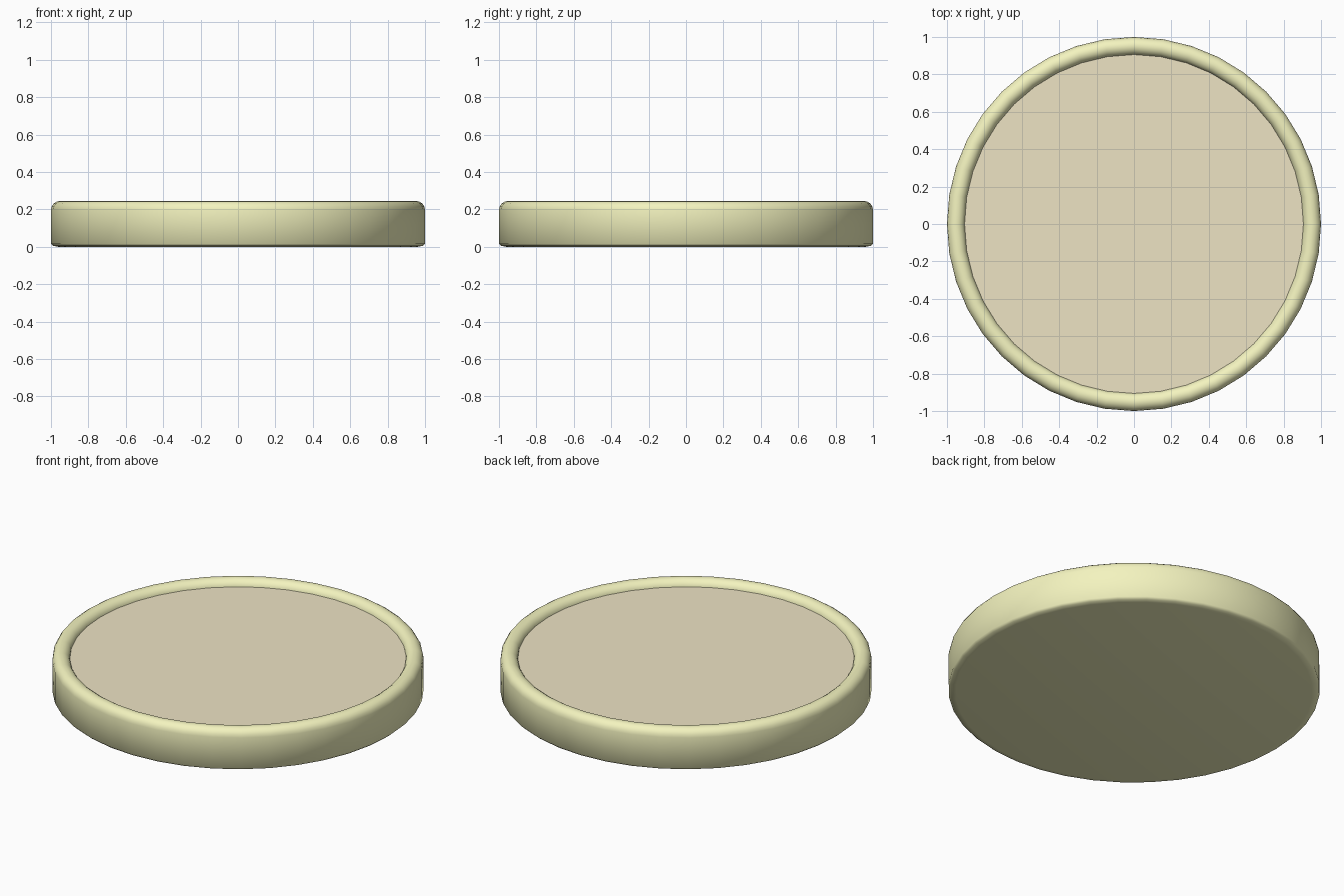
import bpy, bmesh
from math import sin, cos, pi, radians

if "Cube" in bpy.data.objects:
    bpy.data.objects.remove(bpy.data.objects["Cube"])

SIDES = 40


def material(name, color):
    m = bpy.data.materials.new(name)
    m.diffuse_color = color
    m.use_nodes = True
    m.node_tree.nodes["Principled BSDF"].inputs["Base Color"].default_value = m.diffuse_color
    return m


def lathe(name, profile, mat, angle):
    """Revolve an (r, z) profile around z; r = 0 makes a pole."""
    bm = bmesh.new()
    rings = []
    for r, z in profile:
        if r == 0:
            rings.append([bm.verts.new((0, 0, z))] * SIDES)
        else:
            rings.append([bm.verts.new((r * cos(2 * pi * i / SIDES), r * sin(2 * pi * i / SIDES), z))
                          for i in range(SIDES)])
    for a, b in zip(rings, rings[1:]):
        for i in range(SIDES):
            j = (i + 1) % SIDES
            bm.faces.new(dict.fromkeys((a[i], a[j], b[j], b[i])))
    bmesh.ops.recalc_face_normals(bm, faces=bm.faces)
    me = bpy.data.meshes.new(name)
    bm.to_mesh(me)
    bm.free()
    ob = bpy.data.objects.new(name, me)
    bpy.context.collection.objects.link(ob)
    me.materials.append(mat)
    bpy.ops.object.select_all(action='DESELECT')
    bpy.context.view_layer.objects.active = ob
    ob.select_set(True)
    bpy.ops.object.shade_smooth_by_angle(angle=radians(angle))
    return ob


yellow = material("pale_yellow", (0.90, 0.90, 0.52, 1))
tan = material("tan", (0.85, 0.77, 0.55, 1))

# Tray body: closed base, straight wall and rounded rim lip
lip = [(0.952 + 0.048 * cos(t), 0.197 + 0.048 * sin(t)) for t in [pi * k / 8 for k in range(9)]]
lathe("tray_rim", [(0, 0), (0.96, 0), (0.988, 0.005), (1, 0.016)] + lip + [(0.904, 0.19)], yellow, 60)

# Inset disc filling the tray
lathe("inset_disc", [(0.906, 0.206), (0, 0.206)], tan, 30)
bpy.data.objects["inset_disc"].data.flip_normals() if bpy.data.objects["inset_disc"].data.polygons[0].normal.z < 0 else None
